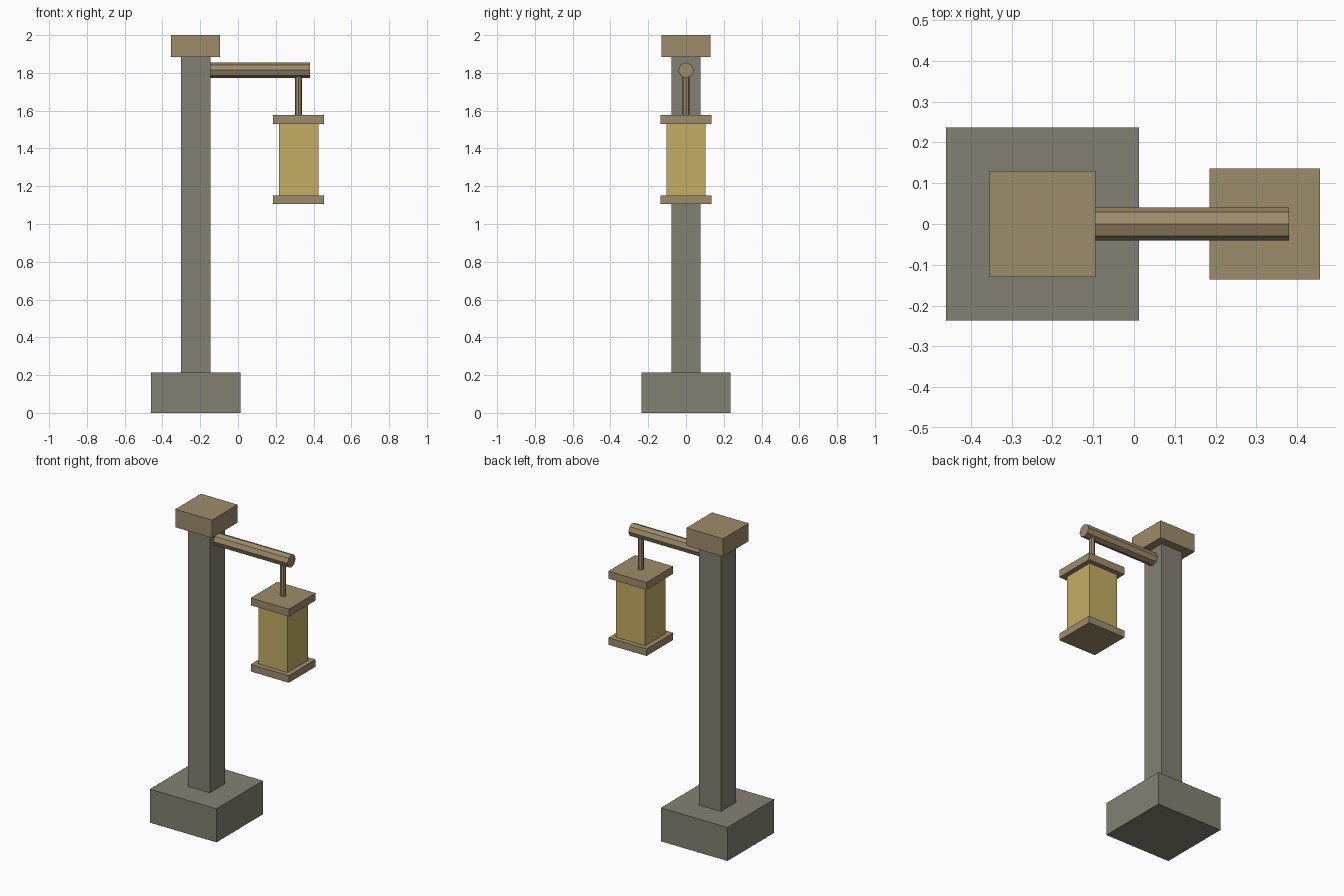
import bpy
import math

if "Cube" in bpy.data.objects:
    bpy.data.objects.remove(bpy.data.objects["Cube"])


def srgb(r, g, b):
    def lin(c):
        c /= 255
        return c / 12.92 if c <= 0.04045 else ((c + 0.055) / 1.055) ** 2.4
    return (lin(r), lin(g), lin(b), 1.0)


def material(name, rgb):
    m = bpy.data.materials.new(name)
    m.diffuse_color = srgb(*rgb)
    m.use_nodes = True
    m.node_tree.nodes["Principled BSDF"].inputs["Base Color"].default_value = m.diffuse_color
    return m


stone = material("grey_stone", (132, 128, 115))
wood = material("brown_wood", (158, 140, 107))
glow = material("warm_yellow_pane", (197, 174, 100))


def finish(name, mat):
    obj = bpy.context.object
    obj.name = name
    obj.data.materials.append(mat)
    bpy.ops.object.transform_apply(location=False, rotation=True, scale=True)


def block(name, x, width, z0, z1, mat):
    """Square-plan block standing between two heights."""
    bpy.ops.mesh.primitive_cube_add(size=1, location=(x, 0, (z0 + z1) / 2))
    bpy.context.object.scale = (width, width, z1 - z0)
    finish(name, mat)


def rod(name, radius, length, centre, rotation, mat):
    """Eight-sided rod."""
    bpy.ops.mesh.primitive_cylinder_add(vertices=8, radius=radius, depth=length,
                                        location=centre, rotation=rotation)
    finish(name, mat)


POST_X, LAMP_X = -0.224, 0.321

# Stone base and post with a wooden cap
block("base", POST_X, 0.473, 0, 0.215, stone)
block("post", POST_X, 0.156, 0.215, 1.885, stone)
block("post_cap", POST_X, 0.26, 1.885, 2.0, wood)

# Arm reaching out from the post, with the hanger below it
arm_start, arm_end = -0.155, 0.38
rod("arm", 0.041, arm_end - arm_start, ((arm_start + arm_end) / 2, 0, 1.814),
    (0, math.pi / 2, 0), wood)
rod("hanger", 0.018, 0.215, (LAMP_X, 0, 1.6825), (0, 0, 0), wood)

# Lantern
block("lantern_top", LAMP_X, 0.271, 1.53, 1.577, wood)
block("lantern_pane", LAMP_X, 0.208, 1.15, 1.53, glow)
block("lantern_bottom", LAMP_X, 0.271, 1.105, 1.15, wood)
